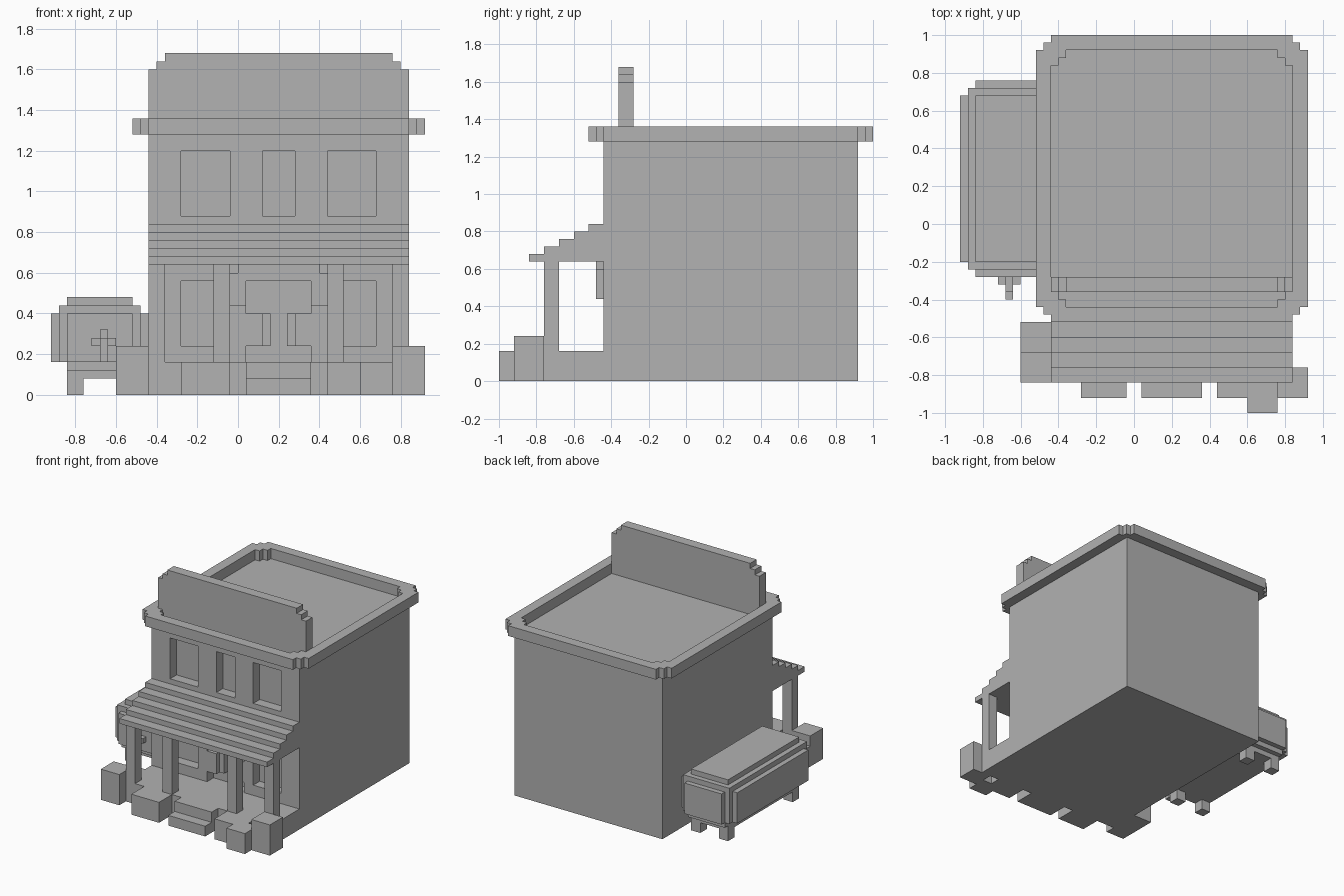
import bpy, bmesh
from mathutils import Vector

old = bpy.data.objects.get("Cube")
if old:
    bpy.data.objects.remove(old, do_unlink=True)

U = 0.04  # size of one block

grey = bpy.data.materials.new("plain grey")
grey.use_nodes = True
grey.diffuse_color = (0.445, 0.445, 0.445, 1)
grey.node_tree.nodes["Principled BSDF"].inputs["Base Color"].default_value = grey.diffuse_color


def prism(name, outline, lo, hi, axis="z"):
    """Extrude a flat outline along one axis."""
    place = {"x": lambda a, b, d: (d, a, b),
             "y": lambda a, b, d: (a, d, b),
             "z": lambda a, b, d: (a, b, d)}[axis]
    bm = bmesh.new()
    face = bm.faces.new([bm.verts.new(place(a, b, lo)) for a, b in outline])
    ext = bmesh.ops.extrude_face_region(bm, geom=[face])
    verts = [v for v in ext["geom"] if isinstance(v, bmesh.types.BMVert)]
    bmesh.ops.translate(bm, verts=verts, vec=Vector(place(0, 0, hi - lo)))
    bmesh.ops.recalc_face_normals(bm, faces=bm.faces)
    mesh = bpy.data.meshes.new(name)
    bm.to_mesh(mesh)
    bm.free()
    mesh.materials.append(grey)
    obj = bpy.data.objects.new(name, mesh)
    bpy.context.collection.objects.link(obj)
    return obj


def box(name, x, y, z):
    return prism(name, [(x[0], y[0]), (x[1], y[0]), (x[1], y[1]), (x[0], y[1])], *z)


def notched(x, y, steps=2):
    """Rectangle whose four corners are cut as stairs."""
    stair = []
    for i in range(steps):
        stair += [(i * U, (steps - i) * U), ((i + 1) * U, (steps - i) * U)]
    stair.append((steps * U, 0))
    back = stair[::-1]
    return ([(x[0] + a, y[0] + b) for a, b in stair]
            + [(x[1] - a, y[0] + b) for a, b in back]
            + [(x[1] - a, y[1] - b) for a, b in stair]
            + [(x[0] + a, y[1] - b) for a, b in back])


def cut(target, cutter):
    mod = target.modifiers.new("cut", "BOOLEAN")
    mod.operation = "DIFFERENCE"
    mod.solver = "EXACT"
    mod.object = cutter
    bpy.context.view_layer.objects.active = target
    bpy.ops.object.modifier_apply(modifier=mod.name)
    bpy.data.objects.remove(cutter, do_unlink=True)


WIDE = (-0.44, 0.84)
MID = sum(WIDE) / 2


def both(x):
    """A span and its mirror about the middle of the building."""
    return [x, (2 * MID - x[1], 2 * MID - x[0])]


# Building with recessed windows and doorway
body = box("building", WIDE, (-0.44, 0.92), (0, 1.28))
side_window = (-0.28, -0.04)
doorway = (0.04, 0.36)
openings = [((0.12, 0.28), (0.88, 1.20)), (doorway, (0.16, 0.56))]
for span in both(side_window):
    openings += [(span, (0.88, 1.20)), (span, (0.24, 0.56))]
for x, z in openings:
    cut(body, box("cutter", x, (-0.5, -0.36), z))

# Roof rim with stepped corners
rim = prism("roof_rim", notched((-0.52, 0.92), (-0.52, 1.0)), 1.28, 1.36)
cut(rim, prism("cutter", notched(WIDE, (-0.44, 0.92)), 1.2, 1.5))

# False front board
x0, x1 = WIDE
prism("front_board",
      [(x0, 1.28), (x1, 1.28), (x1, 1.60), (x1 - U, 1.60), (x1 - U, 1.64),
       (x1 - 2 * U, 1.64), (x1 - 2 * U, 1.68), (x0 + 2 * U, 1.68),
       (x0 + 2 * U, 1.64), (x0 + U, 1.64), (x0 + U, 1.60), (x0, 1.60)],
      -0.36, -0.28, "y")

# Stepped awning
profile = [(-0.44, 0.64), (-0.84, 0.64)]
for i in range(5):
    top = 0.68 + i * U
    profile += [(-0.84 + i * 2 * U, top), (-0.76 + i * 2 * U, top)]
prism("awning", profile, *WIDE, axis="x")

# Porch deck, posts and steps
box("porch_deck", WIDE, (-0.76, -0.44), (0, 0.16))
for span in both((-0.44, -0.36)) + both((-0.12, -0.04)):
    box("porch_post", span, (-0.76, -0.68), (0.16, 0.64))
box("upper_step", doorway, (-0.84, -0.76), (0, 0.16))
box("lower_step", doorway, (-0.92, -0.84), (0, 0.08))

# Trim over the doorway and half doors
prism("door_trim",
      [(-0.04, 0.44), (0.04, 0.44), (0.04, 0.56), (0.36, 0.56), (0.36, 0.44),
       (0.44, 0.44), (0.44, 0.60), (0.40, 0.60), (0.40, 0.64), (0, 0.64),
       (0, 0.60), (-0.04, 0.60)], -0.48, -0.44, "y")
for outer, inner in zip(both((0.04, 0.12)), both((0.12, 0.16))):
    box("door_leaf", outer, (-0.44, -0.40), (0.24, 0.40))
    box("door_leaf_edge", inner, (-0.40, -0.36), (0.24, 0.40))

# Planters and crates around the porch
for span in both(side_window):
    box("planter", span, (-0.92, -0.76), (0, 0.16))
box("large_crate", (0.76, 0.92), (-0.92, -0.76), (0, 0.24))
box("small_crate", (0.60, 0.76), (-1.0, -0.84), (0, 0.16))
box("side_large_crate", (-0.60, -0.44), (-0.84, -0.68), (0, 0.24))
box("side_small_crate", (-0.60, -0.44), (-0.68, -0.52), (0, 0.16))

# Water tank: a notched middle with shrinking layers above and below
prism("tank_middle", notched((-0.92, -0.44), (-0.28, 0.76)), 0.16, 0.40)
box("tank_shoulder", (-0.88, -0.48), (-0.24, 0.72), (0.40, 0.44))
box("tank_top", (-0.84, -0.52), (-0.20, 0.68), (0.44, 0.48))
box("tank_underside", (-0.84, -0.52), (-0.24, 0.72), (0.12, 0.16))
box("tank_base", (-0.84, -0.52), (-0.20, 0.68), (0.08, 0.12))
for x in (-0.84, -0.60):
    for y in (-0.20, 0.60):
        box("tank_leg", (x, x + 2 * U), (y, y + 2 * U), (0, 0.08))

# Tap on the tank
box("tap_plate", (-0.72, -0.60), (-0.32, -0.28), (0.24, 0.28))
box("tap_handle", (-0.68, -0.64), (-0.36, -0.28), (0.24, 0.32))
box("tap_spout", (-0.68, -0.64), (-0.40, -0.36), (0.16, 0.28))
